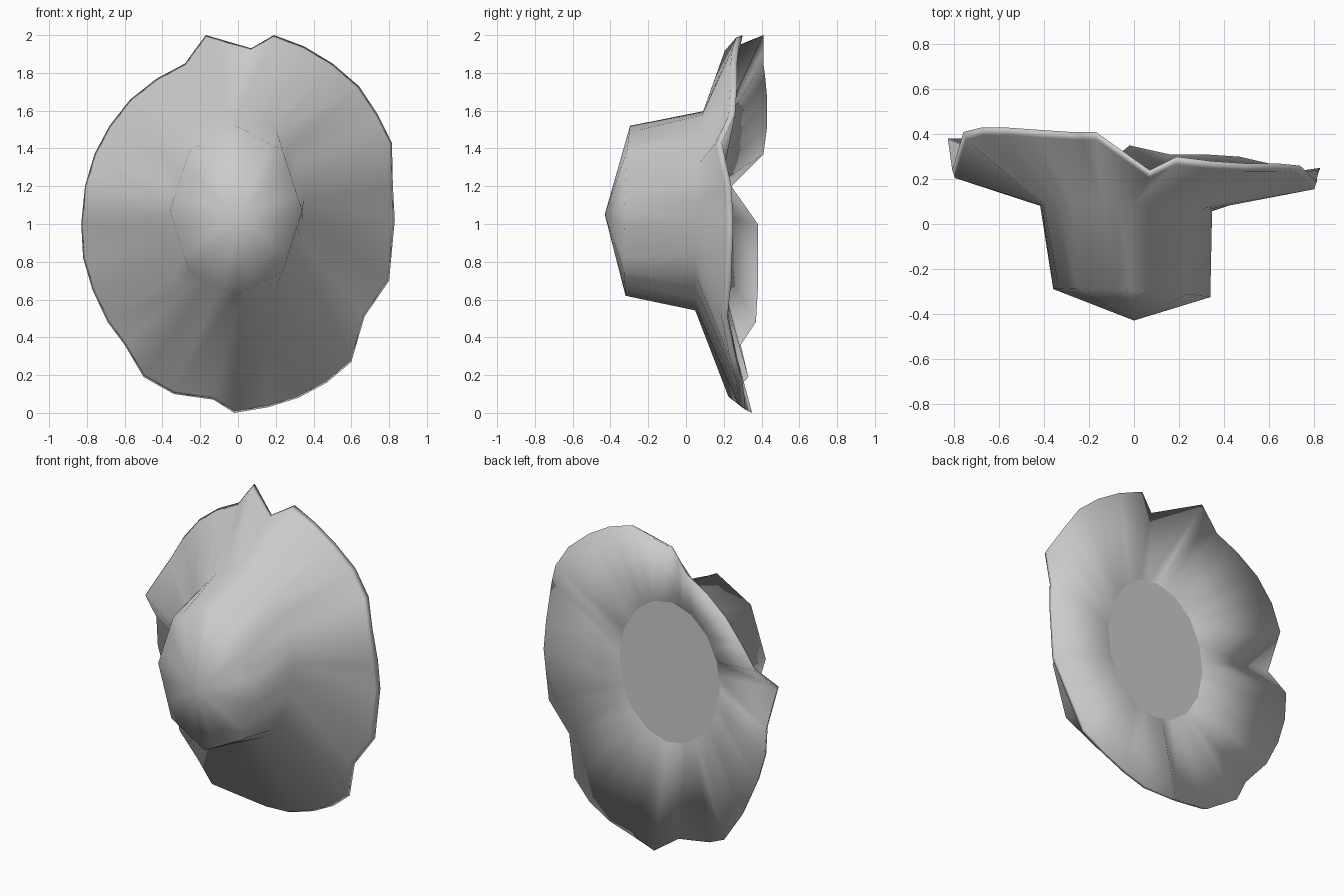
import bpy, bmesh, math

if "Cube" in bpy.data.objects:
    bpy.data.objects.remove(bpy.data.objects["Cube"])

# Wavy brim edge seen from the front: x, z, and depth y of the folds
RIM = [(-.17, 2.0, .41), (.07, 1.93, .24), (.19, 2.0, .30), (.35, 1.94, .28), (.5, 1.85, .27),
       (.64, 1.73, .27), (.74, 1.58, .26), (.815, 1.43, .19), (.82, 1.2, .24), (.83, 1.02, .25),
       (.80, .70, .24), (.67, .51, .22), (.60, .27, .27), (.47, .16, .30), (.32, .08, .31),
       (.16, .03, .31), (-.02, 0, .35), (-.13, .07, .26), (-.34, .10, .25), (-.5, .19, .33),
       (-.6, .36, .29), (-.69, .48, .37), (-.77, .65, .38), (-.82, .82, .38), (-.83, 1.0, .38),
       (-.81, 1.2, .24), (-.76, 1.37, .41), (-.68, 1.52, .43), (-.57, 1.66, .43),
       (-.43, 1.77, .42), (-.28, 1.85, .41), (-.23, 1.92, .41)]
N = len(RIM)
CZ = 1.07


def ring(cx, rx, rz, y, sides, tilt_x, tilt_z, turn=0):
    """Oval with a few straight sides, one point per brim column."""
    step, pts = math.tau / sides, []
    for i in range(N):
        a = math.pi / 2 - math.tau * i / N
        r = math.cos(step / 2) / math.cos((a + 1e-6) % step - step / 2)
        c, s = r * math.cos(a + turn), r * math.sin(a + turn)
        pts.append((cx + rx * c, y + tilt_x * c + tilt_z * s, CZ + rz * s))
    return pts


bm = bmesh.new()


def add_ring(pts):
    return [bm.verts.new(p) for p in pts]


# Crown edge, crown base, brim front, hem, and brim back down to the lining
loops = [add_ring(p) for p in (
    ring(-.01, .35, .45, -.308, 8, -.018, .012),
    ring(-.035, .385, .53, .07, 16, -.013, .02, .1),
    [(x * .985, y - .035, CZ + (z - CZ) * .985) for x, z, y in RIM],
    [(x, y, z) for x, z, y in RIM],
    ring(-.01, .355, .45, .18, 16, 0, 0, .05))]
for a, b in zip(loops, loops[1:]):
    for i in range(N):
        j = (i + 1) % N
        bm.faces.new((a[i], b[i], b[j], a[j]))

# Pointed crown tip
tip = bm.verts.new((0, -.43, 1.05))
for i in range(N):
    bm.faces.new((loops[0][i], loops[0][(i + 1) % N], tip))

# Flat lining that closes the head opening
bm.faces.new(loops[-1])

bmesh.ops.recalc_face_normals(bm, faces=bm.faces)
mesh = bpy.data.meshes.new("floppy_hat")
bm.to_mesh(mesh)
bm.free()
hat = bpy.data.objects.new("floppy_hat", mesh)
bpy.context.collection.objects.link(hat)
for f in mesh.polygons:
    f.use_smooth = len(f.vertices) < 5
